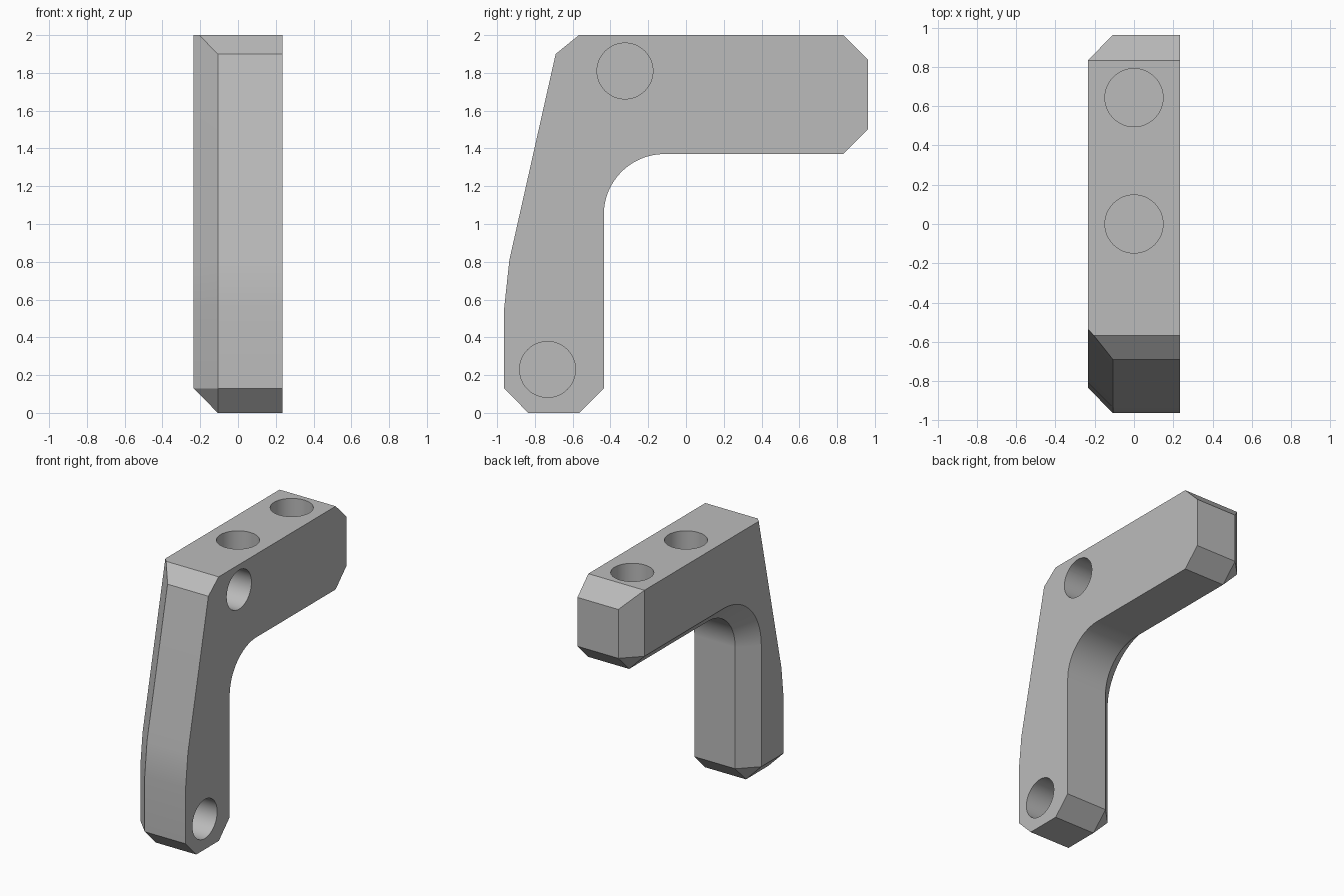
import bpy, bmesh
from math import radians, cos, sin

cube = bpy.data.objects.get("Cube")
if cube:
    bpy.data.objects.remove(cube, do_unlink=True)

HALF = 0.235         # half the bracket width
EDGE = -0.107        # where the right-hand chamfer begins
HOLE_R = 0.148
HOLE_DEPTH = 0.3

grey = bpy.data.materials.new("plain grey")
grey.use_nodes = True
colour = (0.5, 0.5, 0.5, 1)
grey.diffuse_color = colour
grey.node_tree.nodes["Principled BSDF"].inputs["Base Color"].default_value = colour

# Side profile: (outer y, z), (chamfered y, z), x of the chamfer start
sections = [
    ((-0.835, 0), (-0.833, 0.13), EDGE),        # foot
    ((-0.963, 0.13), (-0.833, 0.13), EDGE),
    ((-0.963, 0.55), (-0.833, 0.543), EDGE),    # bend in the front
    ((-0.935, 0.81), (-0.806, 0.789), EDGE),
    ((-0.69, 1.9), (-0.534, 2), EDGE),          # top front corner
    ((-0.567, 2), (-0.534, 2), -0.205),
    ((0.833, 2), (0.833, 2), -HALF),            # arm end
    ((0.963, 1.87), (0.833, 2), EDGE),
    ((0.963, 1.5), (0.833, 1.5), EDGE),
    ((0.833, 1.37), (0.833, 1.5), EDGE),
]
# Inner fillet, concentric with its chamfer
for i in range(25):
    a = radians(90 + 90 * i / 24)
    c, s = cos(a), sin(a)
    sections.append(((-0.115 + 0.32 * c, 1.05 + 0.32 * s),
                     (-0.115 + 0.45 * c, 1.05 + 0.45 * s), EDGE))
sections += [((-0.435, 0.13), (-0.565, 0.13), EDGE),
             ((-0.565, 0), (-0.565, 0.13), EDGE)]

# Bracket body: left face, chamfer start, right face
bm = bmesh.new()
left = [bm.verts.new((HALF, *o)) for o, i, x in sections]
middle = [bm.verts.new((x, *o)) for o, i, x in sections]
right = [bm.verts.new((-HALF, *i)) for o, i, x in sections]
bm.faces.new(left)
bm.faces.new(right)
n = len(sections)
for a, b in ((left, middle), (middle, right)):
    for i in range(n):
        j = (i + 1) % n
        bm.faces.new((a[i], a[j], b[j], b[i]))
bmesh.ops.remove_doubles(bm, verts=bm.verts, dist=0.0005)
bmesh.ops.recalc_face_normals(bm, faces=bm.faces)
mesh = bpy.data.meshes.new("angled_bracket")
bm.to_mesh(mesh)
bm.free()
mesh.materials.append(grey)
bracket = bpy.data.objects.new("angled_bracket", mesh)
bpy.context.collection.objects.link(bracket)
bpy.ops.object.select_all(action='DESELECT')
bracket.select_set(True)
bpy.context.view_layer.objects.active = bracket


def drill(location, rotation):
    """Sink a blind round hole centred on a surface point."""
    bpy.ops.mesh.primitive_cylinder_add(vertices=48, radius=HOLE_R, depth=2 * HOLE_DEPTH,
                                        location=location, rotation=rotation)
    cutter = bpy.context.object
    cutter.name = "hole_cutter"
    cutter.hide_render = True
    cutter.data.materials.append(grey)
    bpy.context.view_layer.objects.active = bracket
    mod = bracket.modifiers.new("hole", 'BOOLEAN')
    mod.operation = 'DIFFERENCE'
    mod.solver = 'EXACT'
    mod.object = cutter
    bpy.ops.object.modifier_apply(modifier=mod.name)
    bpy.data.objects.remove(cutter, do_unlink=True)


# Two holes in the left side, two in the top
for y, z in ((-0.323, 1.81), (-0.733, 0.23)):
    drill((HALF, y, z), (0, radians(90), 0))
for y in (0, 0.643):
    drill((0, y, 2), (0, 0, 0))

# Smooth the curves, keep the large faces flat
bracket.select_set(True)
bpy.context.view_layer.objects.active = bracket
bpy.ops.object.shade_smooth_by_angle(angle=radians(20))
weighted = bracket.modifiers.new("weighted_normals", 'WEIGHTED_NORMAL')
weighted.keep_sharp = True
